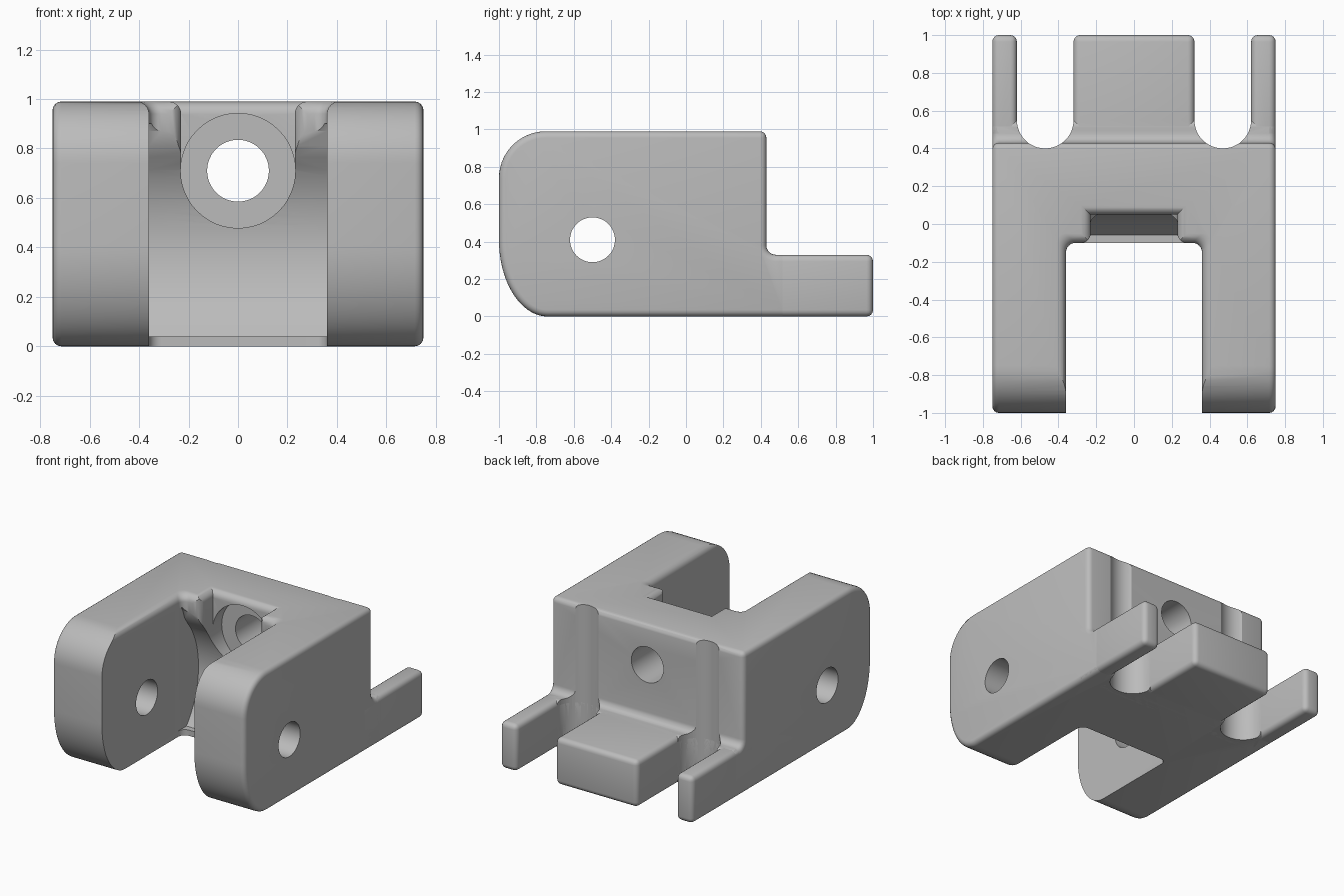
import bpy
import bmesh
from math import sin, cos, radians, pi

if "Cube" in bpy.data.objects:
    bpy.data.objects.remove(bpy.data.objects["Cube"], do_unlink=True)

grey = bpy.data.materials.new("plain_grey")
grey.use_nodes = True
grey.diffuse_color = (0.5, 0.5, 0.5, 1)
grey.node_tree.nodes["Principled BSDF"].inputs["Base Color"].default_value = (0.5, 0.5, 0.5, 1)

HALF_W, TOP, STEP = 0.75, 0.99, 0.33
SLOT, WALL, ROUND = 0.36, -0.1, 0.05
PIN_Y, PIN_Z, BOLT_Z = -0.5, 0.41, 0.71


def arc(cx, cy, rx, ry, a0, a1, n):
    """Points along an elliptical arc, angles in degrees."""
    steps = [radians(a0 + (a1 - a0) * i / n) for i in range(n + 1)]
    return [(cx + rx * cos(a), cy + ry * sin(a)) for a in steps]


def loft(name, rings):
    """Closed solid through matching rings of points."""
    bm = bmesh.new()
    loops = [[bm.verts.new(p) for p in ring] for ring in rings]
    n = len(loops[0])
    for a, b in zip(loops, loops[1:]):
        for i in range(n):
            j = (i + 1) % n
            bm.faces.new((a[i], a[j], b[j], b[i]))
    bm.faces.new(loops[0])
    bm.faces.new(loops[-1])
    bmesh.ops.recalc_face_normals(bm, faces=bm.faces)
    mesh = bpy.data.meshes.new(name)
    bm.to_mesh(mesh)
    bm.free()
    mesh.materials.append(grey)
    obj = bpy.data.objects.new(name, mesh)
    bpy.context.collection.objects.link(obj)
    return obj


def along_x(name, pts, x0, x1):
    return loft(name, [[(x, y, z) for y, z in pts] for x in (x0, x1)])


def along_y(name, pts, y0, y1):
    return loft(name, [[(x, y, z) for x, z in pts] for y in (y0, y1)])


def along_z(name, pts, z0, z1):
    return loft(name, [[(x, y, z) for x, y in pts] for z in (z0, z1)])


def circle(cx, cy, r):
    return arc(cx, cy, r, r, 0, 360, 48)[:-1]


def flare():
    """Outward offset and travel of a rounded rim."""
    turns = [radians(15 * i) for i in range(7)]
    return [(ROUND * (1 - cos(a)), ROUND * sin(a)) for a in turns]


def flared_up(name, outline, z0):
    """Vertical cutter whose walls open out in a rounded rim at the top."""
    levels = [(0, z0)] + [(d, TOP - ROUND + s) for d, s in flare()] + [(ROUND, TOP + 0.3)]
    return loft(name, [[(x, y, z) for x, y in outline(d)] for d, z in levels])


def add_bevel(obj):
    mod = obj.modifiers.new("rounded_edges", 'BEVEL')
    mod.width = 0.035
    mod.segments = 4
    mod.limit_method = 'ANGLE'
    mod.angle_limit = radians(40)
    mod.use_clamp_overlap = False


def finish(obj, cutters=()):
    """Bake the bevel and cuts, then shade smoothly."""
    for cutter in cutters:
        cutter.hide_render = True
        mod = obj.modifiers.new("cut", 'BOOLEAN')
        mod.operation = 'DIFFERENCE'
        mod.solver = 'EXACT'
        mod.object = cutter
    bpy.context.view_layer.update()
    graph = bpy.context.evaluated_depsgraph_get()
    mesh = bpy.data.meshes.new_from_object(obj.evaluated_get(graph))
    obj.modifiers.clear()
    obj.data = mesh
    for cutter in cutters:
        bpy.data.objects.remove(cutter, do_unlink=True)
    bpy.ops.object.select_all(action='DESELECT')
    obj.select_set(True)
    bpy.context.view_layer.objects.active = obj
    bpy.ops.object.shade_smooth_by_angle(angle=radians(30))


# Main bracket: side profile with round nose and a filleted rear step
profile = arc(-0.75, 0.74, 0.25, 0.25, 90, 180, 14)
profile += arc(-0.74, PIN_Z, 0.26, PIN_Z, 180, 270, 18)
profile += [(0.55, 0), (0.55, STEP)]
profile += arc(0.48, STEP + ROUND, ROUND, ROUND, 270, 180, 6)
profile += [(0.43, TOP)]
body = along_x("fork_body", profile, -HALF_W, HALF_W)
add_bevel(body)


# Slot between the two fork arms
def slot_outline(d):
    x, y, r = SLOT + d, WALL + d, ROUND
    return ([(x, -1.4)] + arc(x - r, y - r, r, r, 0, 90, 6)
            + arc(r - x, y - r, r, r, 90, 180, 6) + [(-x, -1.4)])


# Pocket above the bolt seat, open at the top
def pocket_outline(d):
    x, y = 0.23 + d, 0.05 + d
    return [(x, -0.3), (x, y), (-x, y), (-x, -0.3)]


def seat_outline(d):
    r = 0.23 + d
    return arc(0, BOLT_Z, r, r, 180, 360, 24) + [(r, 1.3), (-r, 1.3)]


seat_levels = [(0, 0.05)] + [(d, WALL + ROUND - s) for d, s in flare()] + [(ROUND, -0.3)]

# Hollow wall swept around the pivot pin
hollow = arc(PIN_Y, PIN_Z, 0.575, 0.575, -40, 32, 24)
hollow += [(-0.05, 0.765), (-0.08, 0.81), (-0.1, 0.87), (-0.12, 0.9), (-0.3, 0.9), (-0.3, 0.04)]

cuts = [
    flared_up("slot_cutter", slot_outline, -0.2),
    along_x("hollow_cutter", hollow, -SLOT, SLOT),
    loft("pocket_cutter", [[(x, y, z) for x, z in seat_outline(d)] for d, y in seat_levels]),
    flared_up("pocket_rim_cutter", pocket_outline, 0.85),
    along_y("bolt_seat_cutter", circle(0, BOLT_Z, 0.232), -0.3, 0.15),
    along_y("bolt_hole_cutter", circle(0, BOLT_Z, 0.125), -0.3, 0.8),
    along_x("pin_hole_cutter", circle(PIN_Y, PIN_Z, 0.12), -1, 1),
]
for side in (-1, 1):
    cuts.append(along_z("groove_cutter", circle(0.47 * side, 0.55, 0.15), -0.2, 1.2))
finish(body, cuts)

# Rear plate: a wide tongue between two thin lugs, with round slot ends
half = [(HALF_W, 0.3), (HALF_W, 1), (0.62, 1)]
half += arc(0.47, 0.55, 0.15, 0.15, 0, -180, 24)
half += [(0.32, 1)]
plate = along_z("rear_plate", half + [(-x, y) for x, y in reversed(half)], 0, STEP)
add_bevel(plate)
finish(plate)
